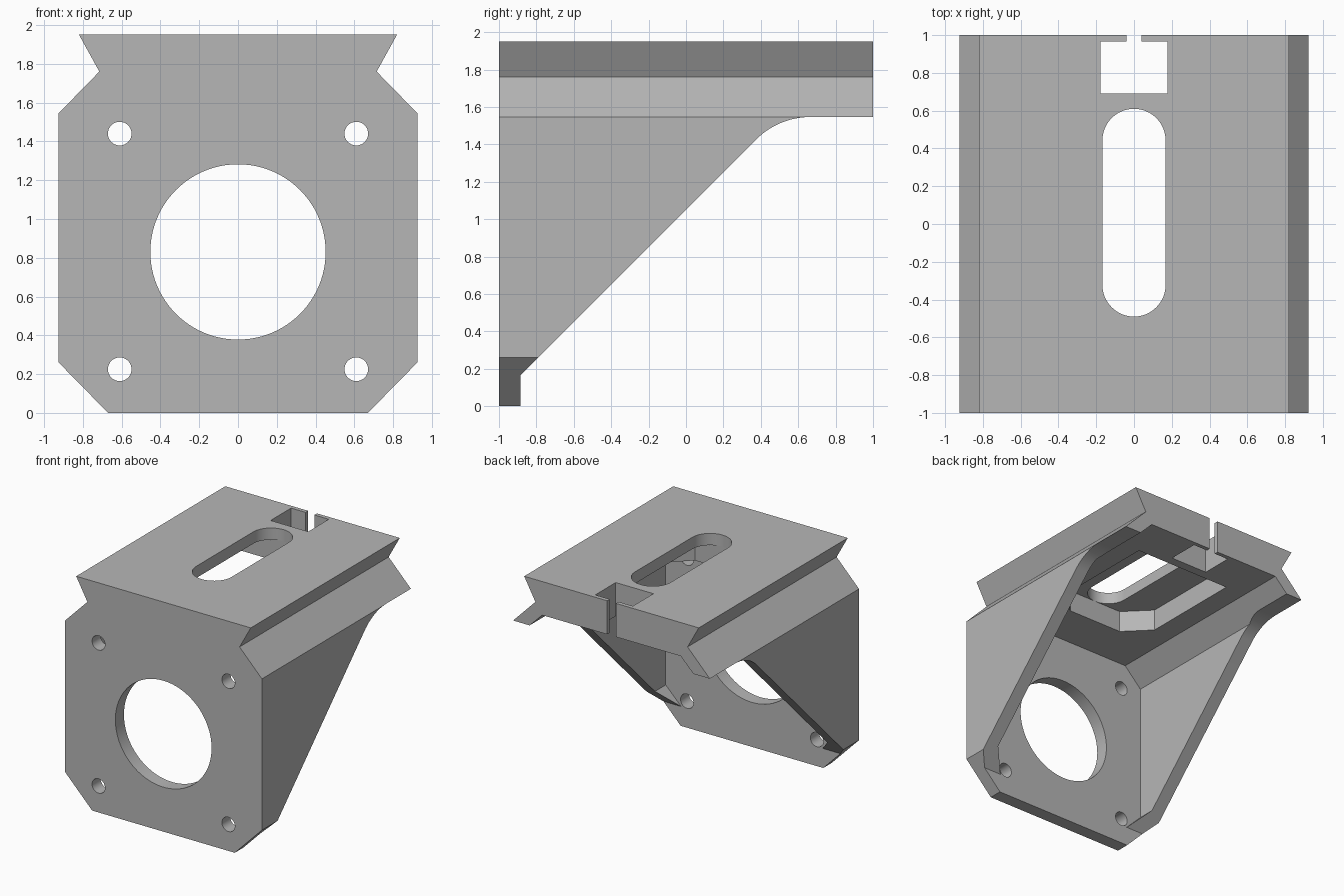
import bpy
import bmesh
from math import sin, cos, pi, radians
from mathutils import Vector

cube = bpy.data.objects.get("Cube")
if cube:
    bpy.data.objects.remove(cube, do_unlink=True)

grey = bpy.data.materials.new("plain grey")
grey.use_nodes = True
colour = (0.47, 0.47, 0.47, 1)
grey.diffuse_color = colour
grey.node_tree.nodes["Principled BSDF"].inputs["Base Color"].default_value = colour


def prism(name, points, axis, lo, hi):
    """Extrude a 2D outline along one axis; the other two axes keep x, y, z order."""
    def place(p, d):
        a, b = p
        return Vector({"x": (d, a, b), "y": (a, d, b), "z": (a, b, d)}[axis])
    bm = bmesh.new()
    face = bm.faces.new([bm.verts.new(place(p, lo)) for p in points])
    ext = bmesh.ops.extrude_face_region(bm, geom=[face])
    verts = [v for v in ext["geom"] if isinstance(v, bmesh.types.BMVert)]
    bmesh.ops.translate(bm, verts=verts, vec=place((0, 0), hi - lo))
    bmesh.ops.recalc_face_normals(bm, faces=bm.faces)
    mesh = bpy.data.meshes.new(name)
    bm.to_mesh(mesh)
    bm.free()
    mesh.materials.append(grey)
    obj = bpy.data.objects.new(name, mesh)
    bpy.context.collection.objects.link(obj)
    return obj


def mirrored(half):
    """Close a right-hand half outline with its reflection."""
    return half + [(-x, z) for x, z in reversed(half)]


def arc(cx, cy, r, start, end, n):
    return [(cx + r * cos(radians(start + (end - start) * i / n)),
             cy + r * sin(radians(start + (end - start) * i / n))) for i in range(n + 1)]


def circle(cx, cy, r, n):
    return arc(cx, cy, r, 0, 360, n)[:-1]


def box(x, y0, y1):
    return [(-x, y0), (x, y0), (x, y1), (-x, y1)]


# Solid body with dovetail edges on top and chamfered lower corners
bracket = prism("motor_bracket", mirrored(
    [(0.67, 0), (0.925, 0.26), (0.925, 1.545), (0.715, 1.76), (0.82, 1.95)]), "y", -1, 1)

# Interior between front plate, side gussets and top plate
cutters = [prism("cavity_cutter", mirrored(
    [(0.4, -0.1), (0.81, 0.31), (0.81, 1.505), (0.65, 1.665)]), "y", -0.885, 1.2)]

# Sloping gusset edge with a rounded run-out under the top plate
cutters.append(prism("gusset_cutter",
    [(1.2, -0.2), (-0.885, -0.2), (-0.885, 0.165)]
    + arc(0.665, 1.136, 0.41, 135, 90, 12) + [(1.2, 1.546)], "x", -1.2, 1.2))

# Large centre hole and four screw holes in the front plate
cutters.append(prism("centre_hole_cutter", circle(0, 0.83, 0.452, 96), "y", -1.2, -0.7))
for x in (-0.61, 0.61):
    for z in (0.225, 1.44):
        cutters.append(prism("screw_hole_cutter", circle(x, z, 0.061, 32), "y", -1.2, -0.7))

# Recess under the top plate, chamfered at the front
cutters.append(prism("recess_cutter", mirrored(
    [(0.26, -0.49), (0.46, -0.29), (0.46, 0.61)]), "z", 1.5, 1.85))

# Long slot, square pocket and narrow slit through the top plate
cutters.append(prism("slot_cutter",
    arc(0, 0.443, 0.167, 0, 180, 24) + arc(0, -0.323, 0.167, 180, 360, 24), "z", 1.4, 2.2))
cutters.append(prism("pocket_cutter", box(0.177, 0.69, 0.965), "z", 1.4, 2.2))
cutters.append(prism("slit_cutter", box(0.041, 0.9, 1.2), "z", 1.4, 2.2))

# Cut everything out of the body and keep only the finished part
for cutter in cutters:
    cutter.hide_render = True
    mod = bracket.modifiers.new(cutter.name, "BOOLEAN")
    mod.operation = "DIFFERENCE"
    mod.solver = "EXACT"
    mod.object = cutter
bpy.context.view_layer.update()
result = bpy.data.meshes.new_from_object(
    bracket.evaluated_get(bpy.context.evaluated_depsgraph_get()))
bracket.modifiers.clear()
bracket.data = result
for cutter in cutters:
    bpy.data.objects.remove(cutter, do_unlink=True)

# Smooth holes and fillets, sharp edges elsewhere
bpy.ops.object.select_all(action="DESELECT")
bracket.select_set(True)
bpy.context.view_layer.objects.active = bracket
bpy.ops.object.shade_smooth_by_angle(angle=radians(25))
